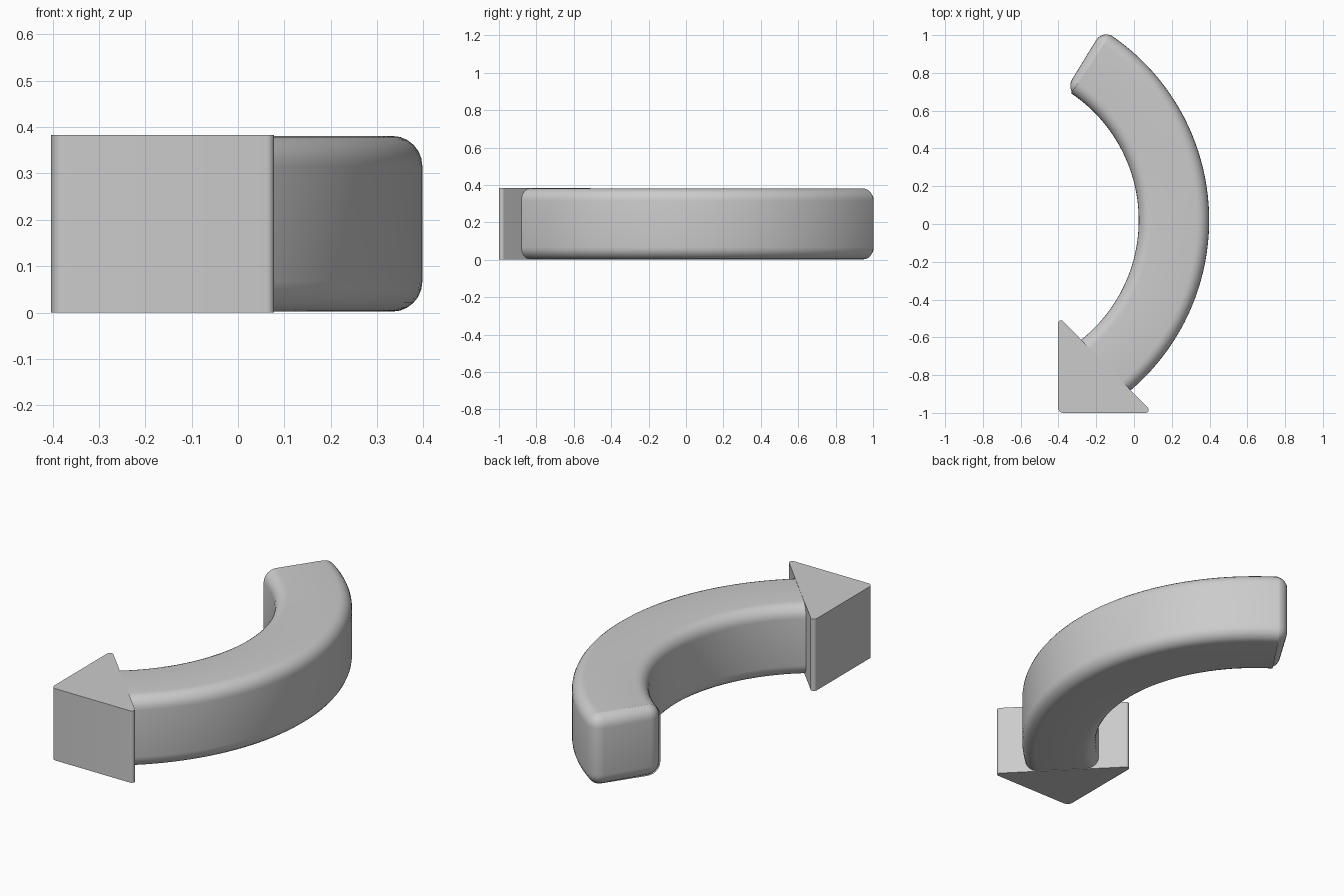
import bpy, bmesh, math

if "Cube" in bpy.data.objects:
    bpy.data.objects.remove(bpy.data.objects["Cube"])

grey = bpy.data.materials.new("light grey")
grey.diffuse_color = (0.6, 0.6, 0.6, 1)
grey.use_nodes = True
grey.node_tree.nodes["Principled BSDF"].inputs["Base Color"].default_value = grey.diffuse_color


def finish(name, bm):
    bmesh.ops.recalc_face_normals(bm, faces=bm.faces)
    mesh = bpy.data.meshes.new(name)
    bm.to_mesh(mesh)
    bm.free()
    mesh.materials.append(grey)
    obj = bpy.data.objects.new(name, mesh)
    bpy.context.collection.objects.link(obj)
    bpy.ops.object.select_all(action='DESELECT')
    obj.select_set(True)
    bpy.context.view_layer.objects.active = obj
    bpy.ops.object.shade_smooth_by_angle(angle=math.radians(35))
    return obj


# Curved shaft: square section swept along an arc, all long and end edges rounded
CX, CY, R_IN, R_OUT = -0.785, 0.02, 0.81, 1.183
A0, A1, STEPS = -56, 58.5, 48
bm = bmesh.new()
rings = []
for i in range(STEPS + 1):
    a = math.radians(A0 + (A1 - A0) * i / STEPS)
    rings.append([bm.verts.new((CX + r * math.cos(a), CY + r * math.sin(a), z))
                  for r, z in ((R_IN, 0.002), (R_OUT, 0.002), (R_OUT, 0.381), (R_IN, 0.381))])
for a, b in zip(rings, rings[1:]):
    for k in range(4):
        bm.faces.new((a[k], a[(k + 1) % 4], b[(k + 1) % 4], b[k]))
bm.faces.new(rings[0])
bm.faces.new(rings[-1])
bmesh.ops.recalc_face_normals(bm, faces=bm.faces)
sharp = [e for e in bm.edges if e.calc_face_angle(0) > 0.8]
bmesh.ops.bevel(bm, geom=sharp, offset=0.065, segments=6, profile=0.5,
                affect='EDGES', clamp_overlap=False)
bmesh.ops.remove_doubles(bm, verts=bm.verts, dist=0.0001)
finish("curved_shaft", bm)

# Arrow head: triangular prism with softly rounded upright edges
# (centre of each corner arc, radius, start and end angle)
corners = [(-0.373, -0.97, 0.03, 180, 270),
           (0.062, -0.984, 0.016, 270, 405),
           (-0.387, -0.526, 0.016, 45, 180)]
bm = bmesh.new()
outline = []
for x, y, r, s, e in corners:
    for i in range(9):
        a = math.radians(s + (e - s) * i / 8)
        outline.append(bm.verts.new((x + r * math.cos(a), y + r * math.sin(a), 0)))
base = bm.faces.new(outline)
top = bmesh.ops.extrude_face_region(bm, geom=[base])["geom"]
bmesh.ops.translate(bm, vec=(0, 0, 0.383),
                    verts=[v for v in top if isinstance(v, bmesh.types.BMVert)])
finish("arrow_head", bm)
